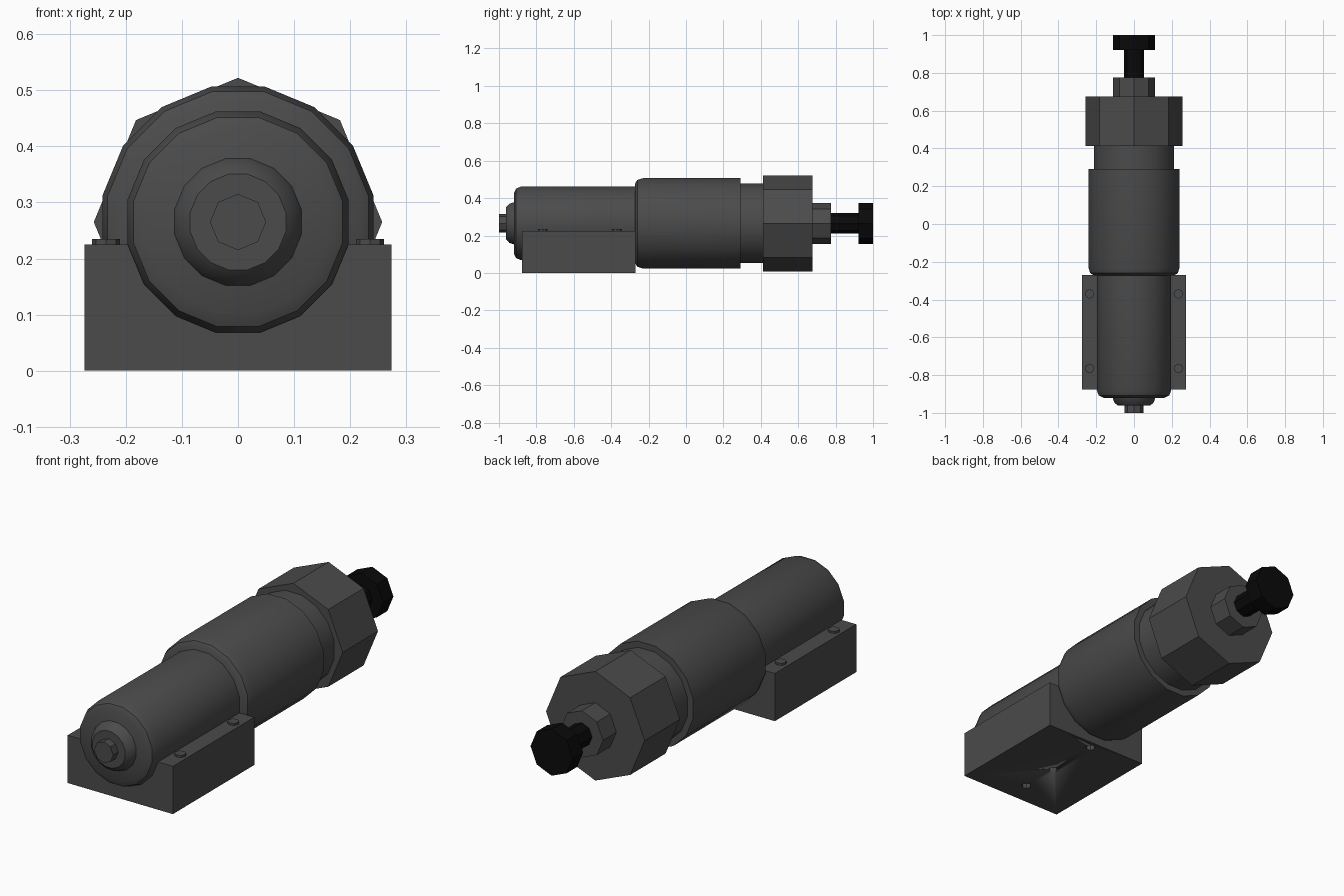
import bpy, bmesh, math

if "Cube" in bpy.data.objects:
    bpy.data.objects.remove(bpy.data.objects["Cube"])

ZC = 0.265  # height of the long axis


def material(name, v):
    m = bpy.data.materials.new(name)
    m.diffuse_color = (v, v, v, 1)
    m.use_nodes = True
    m.node_tree.nodes["Principled BSDF"].inputs["Base Color"].default_value = m.diffuse_color
    return m


GREY = material("dark grey metal", 0.07)
BLACK = material("black plastic", 0.003)


def finish(name, bm, mat):
    bmesh.ops.recalc_face_normals(bm, faces=bm.faces[:])
    me = bpy.data.meshes.new(name)
    bm.to_mesh(me)
    bm.free()
    me.materials.append(mat)
    ob = bpy.data.objects.new(name, me)
    bpy.context.collection.objects.link(ob)
    bpy.ops.object.select_all(action='DESELECT')
    ob.select_set(True)
    bpy.context.view_layer.objects.active = ob
    bpy.ops.object.shade_smooth_by_angle(angle=math.radians(42))
    return ob


def lathe(name, profile, sides, mat=GREY):
    """Turn (radius, y) points around the long axis and cap both ends."""
    bm = bmesh.new()
    off = math.pi / 16 if sides == 16 else 0
    rings = []
    for r, y in profile:
        angles = [off + 2 * math.pi * i / sides for i in range(sides)]
        rings.append([bm.verts.new((r * math.cos(a), y, ZC + r * math.sin(a))) for a in angles])
    for a, b in zip(rings, rings[1:]):
        for i in range(sides):
            j = (i + 1) % sides
            bm.faces.new((a[i], a[j], b[j], b[i]))
    bm.faces.new(rings[0])
    bm.faces.new(rings[-1])
    return finish(name, bm, mat)


def disc(name, x, y, z0, z1, r):
    """Upright eight-sided peg."""
    bm = bmesh.new()
    bmesh.ops.create_cone(bm, cap_ends=True, segments=8, radius1=r, radius2=r, depth=z1 - z0)
    bmesh.ops.translate(bm, verts=bm.verts[:], vec=(x, y, (z0 + z1) / 2))
    return finish(name, bm, GREY)


# Turned parts, front to back
lathe("end_bolt", [(0.05, -1.0), (0.05, -0.95)], 8)
lathe("end_cap", [(0.087, -0.962), (0.106, -0.945), (0.117, -0.915)], 16)
lathe("front_barrel", [(0.165, -0.92), (0.19, -0.908), (0.201, -0.88), (0.201, -0.26)], 16)
lathe("main_barrel", [(0.217, -0.272), (0.237, -0.26), (0.246, -0.23), (0.246, 0.292)], 16)
lathe("neck", [(0.217, 0.28), (0.217, 0.42)], 16)
lathe("large_nut", [(0.257, 0.412), (0.257, 0.675)], 8)
lathe("small_nut", [(0.11, 0.67), (0.11, 0.775)], 8)
lathe("knob", [(0.054, 0.77), (0.054, 0.922), (0.11, 0.922), (0.11, 1.0)], 8, BLACK)

# Mounting block
bm = bmesh.new()
bmesh.ops.create_cube(bm, size=1)
for v in bm.verts:
    v.co = (v.co.x * 0.548, -0.573 + v.co.y * 0.606, 0.1125 + v.co.z * 0.225)
block = finish("mounting_block", bm, GREY)

# Holes along the underside
for y in (-0.31, -0.575, -0.765):
    cutter = disc("hole_cutter", 0, y, -0.02, 0.03, 0.022)
    cutter.hide_render = True
    cutter.hide_set(True)
    mod = block.modifiers.new("hole", 'BOOLEAN')
    mod.operation = 'DIFFERENCE'
    mod.solver = 'EXACT'
    mod.object = cutter

# Bolt heads on the block shoulders
for x in (-0.235, 0.235):
    for y in (-0.37, -0.765):
        disc("block_bolt", x, y, 0.215, 0.235, 0.025)
